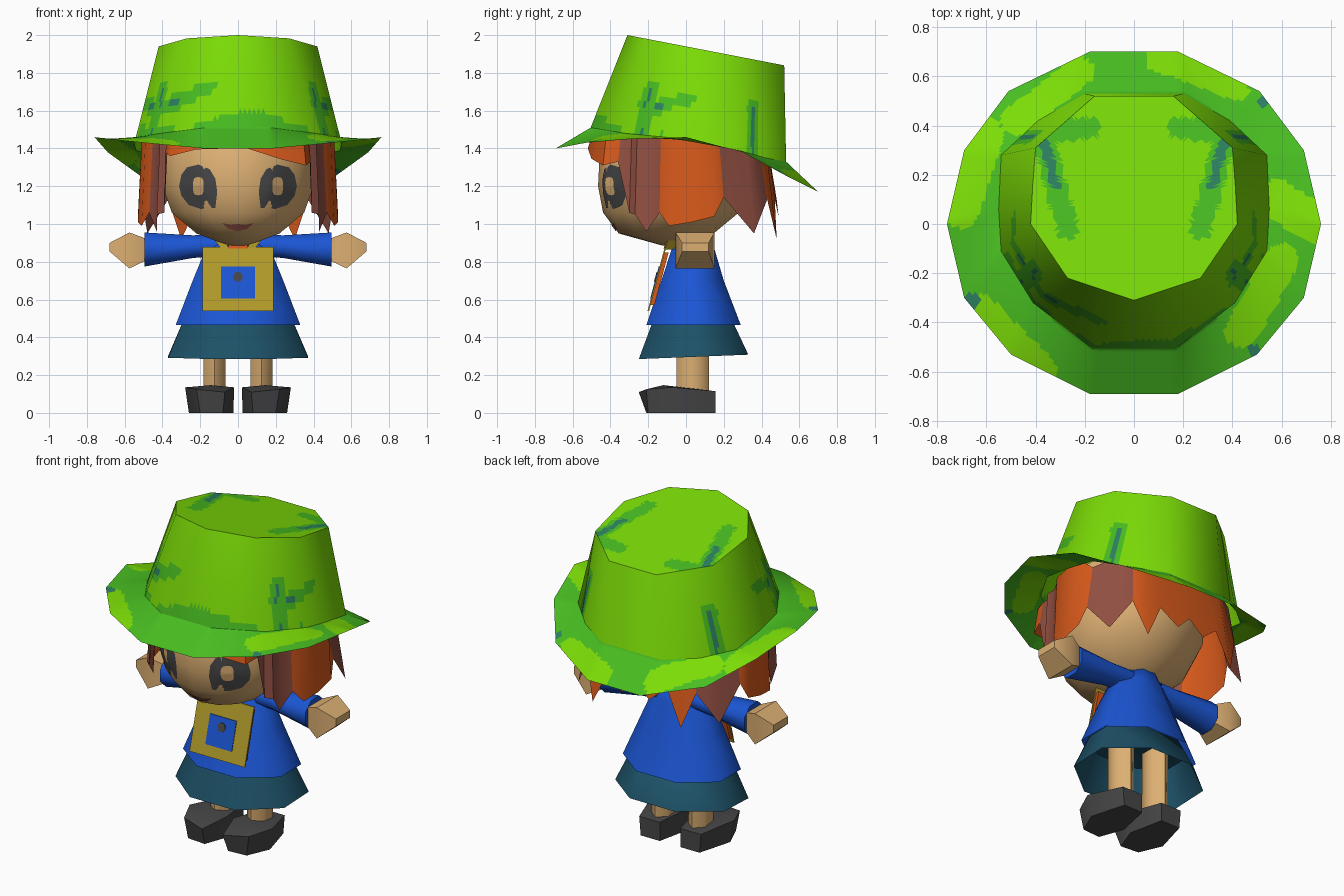
import bpy, bmesh, math
from mathutils import Vector
from mathutils.bvhtree import BVHTree

if "Cube" in bpy.data.objects:
    bpy.data.objects.remove(bpy.data.objects["Cube"])

COLORS = {
    "lime": (0.20, 0.72, 0.002), "leaf_green": (0.065, 0.51, 0.015), "teal_patch": (0.026, 0.22, 0.12),
    "skin": (0.72, 0.43, 0.17), "orange": (0.68, 0.10, 0.011), "brown": (0.29, 0.08, 0.055),
    "blue": (0.011, 0.092, 0.66), "skirt_teal": (0.012, 0.082, 0.135), "charcoal": (0.062, 0.062, 0.065),
    "mustard": (0.45, 0.33, 0.024)}
MATS = {}
for key, rgb in COLORS.items():
    MATS[key] = bpy.data.materials.new(key)
    MATS[key].diffuse_color = (*rgb, 1)


def finish(name, bm, mats, fix=True):
    if fix:
        bmesh.ops.recalc_face_normals(bm, faces=bm.faces)
    me = bpy.data.meshes.new(name)
    bm.to_mesh(me)
    bm.free()
    for m in mats:
        me.materials.append(MATS[m])
    ob = bpy.data.objects.new(name, me)
    bpy.context.collection.objects.link(ob)
    return ob


def loft_bm(rings, cap0=False, cap1=False):
    """Skin a list of equal-length closed rings."""
    bm = bmesh.new()
    vs = [[bm.verts.new(p) for p in r] for r in rings]
    n = len(vs[0])
    for k, (a, b) in enumerate(zip(vs, vs[1:])):
        for i in range(n):
            f = bm.faces.new((a[i], a[(i + 1) % n], b[(i + 1) % n], b[i]))
            f.material_index = k
    if cap0:
        bm.faces.new(vs[0][::-1])
    if cap1:
        bm.faces.new(vs[-1])
    bmesh.ops.remove_doubles(bm, verts=bm.verts, dist=1e-4)
    return bm


def loft(name, rings, mat, cap0=False, cap1=False):
    bm = loft_bm(rings, cap0, cap1)
    for f in bm.faces:
        f.material_index = 0
    return finish(name, bm, [mat])


def oval(n, u0, u1, v0, v1):
    """Polygon with flat sides that fills the box u0..u1, v0..v1."""
    k = 1 / math.cos(math.pi / n)
    return [((u0 + u1) / 2 + (u1 - u0) / 2 * k * math.cos((i + .5) * math.tau / n),
             (v0 + v1) / 2 + (v1 - v0) / 2 * k * math.sin((i + .5) * math.tau / n)) for i in range(n)]


def ring_z(z, x0, x1, y0, y1, n=8, tilt=0):
    return [(x, y, z + tilt * y) for x, y in oval(n, x0, x1, y0, y1)]


def ring_x(x, y0, y1, z0, z1, n=8):
    return [(x, y, z) for y, z in oval(n, y0, y1, z0, z1)]


def mirrored(half):
    return half + [(-x, y, z) for x, y, z in reversed(half)]


def seg_dist(p, a, b):
    a, b = Vector(a), Vector(b)
    t = max(0, min(1, (p - a).dot(b - a) / (b - a).length_squared))
    return (p - a - t * (b - a)).length


# Hat: brim edge, crown base, crown top, centre of the top
brim = [(.18, .70, 1.17), (.51, .54, 1.25), (.69, .30, 1.38), (.76, 0, 1.46),
        (.69, -.30, 1.45), (.50, -.53, 1.43), (.18, -.69, 1.40)]
base = [(.20, .53, 1.33), (.39, .42, 1.35), (.54, .28, 1.39), (.55, .06, 1.43),
        (.54, -.11, 1.46), (.41, -.32, 1.48), (.17, -.505, 1.51)]
top = [(x, y, 2.0 - (y + .31) * .193) for x, y in
       [(.16, .52), (.28, .415), (.40, .31), (.412, .15), (.42, 0), (.27, -.22), (0, -.31)]]
centre = [(0, .12, 2.0 - .43 * .193)] * 7
bm = loft_bm([mirrored(r) for r in (brim, base, top, centre)])
bmesh.ops.subdivide_edges(bm, edges=bm.edges, cuts=13, use_grid_fill=True)
# Painted leaf shapes on the crown, its top and the brim
twig = [((.48, -.24, 1.45), (.44, -.22, 1.64)), ((.46, -.22, 1.60), (.46, .02, 1.66)),
        ((.42, -.22, 1.64), (.41, -.18, 1.73)), ((.46, .36, 1.40), (.41, .36, 1.62))]
curl = [((.18, .39, 1.86), (.37, .37, 1.87)), ((.37, .36, 1.87), (.32, .16, 1.91)),
        ((.32, .16, 1.91), (.27, -.02, 1.94))]
front_twig = ((-.42, -.28, 1.61), (-.12, -.37, 1.72))
streaks = [((.74, 0, 0), (.58, .10, 0), .08), ((.60, -.15, 0), (.44, -.43, 0), .07),
           ((.10, .67, 0), (.42, .55, 0), .05), ((-.70, .05, 0), (-.60, .36, 0), .07),
           ((-.62, -.36, 0), (-.38, -.60, 0), .07), ((-.22, .62, 0), (-.48, .42, 0), .06)]
dots = [(.53, .50, 0), (-.65, -.31, 0), (.49, -.52, 0)]
crown_faces = set()
bmesh.ops.recalc_face_normals(bm, faces=bm.faces)
bm.faces.index_update()
for f in bm.faces:
    c = f.calc_center_median()
    m, flat = Vector((abs(c.x), c.y, c.z)), Vector((c.x, c.y, 0))
    if f.material_index == 0:
        lime = any(seg_dist(flat, a, b) < w for a, b, w in streaks)
        f.material_index = 2 if min((flat - Vector(d)).length for d in dots) < .03 else int(not lime)
    elif f.material_index == 1:
        crown_faces.add(f.index)
        d = min(seg_dist(m, *s) for s in twig)
        d2 = min(d, seg_dist(c, *front_twig))
        low = c.y < -.12 and c.z - (1.43 - .17 * c.y) < .05 + .04 * math.sin(9 * c.x + 1)
        f.material_index = 2 if min(d, d2 * 1.5) < .017 else int(d2 < .045 or low)
    else:
        f.material_index = 2 if seg_dist(m, *curl[1]) < .02 else int(min(seg_dist(m, *s) for s in curl) < .045)
hat = finish("hat", bm, ["lime", "leaf_green", "teal_patch"], fix=False)

# Head
head = loft("head", [
    ring_z(.885, -.05, .05, -.12, .0, 14), ring_z(.95, -.22, .22, -.35, .14, 14),
    ring_z(1.06, -.35, .35, -.43, .27, 14), ring_z(1.2, -.40, .40, -.455, .36, 14),
    ring_z(1.4, -.41, .41, -.445, .38, 14), ring_z(1.55, -.36, .36, -.34, .36, 14)], "skin", True, True)
tree = BVHTree.FromPolygons([v.co for v in head.data.vertices], [p.vertices for p in head.data.polygons])


def face_plate(name, outline, mat, gap):
    """Thin painted patch laid on the face, made of concentric rings."""
    cx = sum(p[0] for p in outline) / len(outline)
    cz = sum(p[1] for p in outline) / len(outline)
    rings = []
    for t in (1, .8, .6, .4, .2, 0):
        ring = []
        for x, z in outline:
            px, pz = cx + (x - cx) * t, cz + (z - cz) * t
            hit = tree.ray_cast(Vector((px, -2, pz)), Vector((0, 1, 0)))[0]
            ring.append((px, hit.y - gap, pz))
        rings.append(ring)
    return loft(name, rings, mat)


def blob(cx, cz, rx, rz, power, n=24):
    pts = []
    for i in range(n):
        c, s = math.cos(i * math.tau / n), math.sin(i * math.tau / n)
        pts.append((cx + rx * math.copysign(abs(c) ** power, c), cz + rz * math.copysign(abs(s) ** power, s)))
    return pts


# Eyes and mouth
for s, side in ((-1, "left"), (1, "right")):
    eye = [(s * x, z) for x, z in [(.12, 1.085), (.20, 1.08), (.26, 1.10), (.30, 1.15), (.312, 1.20), (.30, 1.26),
                                   (.27, 1.30), (.21, 1.315), (.15, 1.29), (.12, 1.24), (.11, 1.17)]]
    face_plate(side + "_eye", eye, "charcoal", .006)
    face_plate(side + "_eye_glint", blob(s * .21, 1.20, .028, .048, .6), "skin", .0095)
face_plate("mouth", [(-.085, 1.005), (-.04, .995), (0, 1.0), (.04, .995), (.085, 1.005),
                     (.05, .975), (0, .962), (-.05, .975)], "brown", .006)

# Hair: lower edge from fringe to back, with a colour index for the panel that follows
edge = [(0, -.51, 1.41, 0), (.05, -.52, 1.40, 0), (.22, -.50, 1.345, 0), (.36, -.44, 1.31, 0),
        (.385, -.36, 1.33, 1), (.39, -.30, 1.06, 1), (.43, -.27, 1.05, 1), (.43, -.21, .96, 1),
        (.47, -.14, 1.06, 0), (.51, -.09, .99, 0), (.53, .03, 1.01, 0), (.53, .15, 1.04, 0),
        (.51, .20, 1.14, 1), (.48, .36, .95, 1), (.37, .43, 1.13, 0), (.30, .48, .92, 0),
        (.20, .47, 1.13, 0), (.09, .49, 1.04, 0), (0, .48, 1.13, 0)]
bm = bmesh.new()
for s in (-1, 1):
    lo, hi = [], []
    for x, y, z, c in edge:
        raise_left = .05 if s < 0 and 1.3 < z < 1.36 else 0
        k, h = (.88, 1.43) if y > .18 else (.96, 1.465)
        lo.append(bm.verts.new((s * x, y, z + raise_left)))
        hi.append(bm.verts.new((s * x * k, y * k, h)))
    for i in range(len(edge) - 1):
        quad = (lo[i], lo[i + 1], hi[i + 1], hi[i])
        f = bm.faces.new(quad if s > 0 else quad[::-1])
        f.material_index = edge[i][3]
bmesh.ops.remove_doubles(bm, verts=bm.verts, dist=1e-4)
finish("hair", bm, ["orange", "brown"], fix=False)

# Clothes
loft("tunic", [ring_z(.955, -.09, .09, -.03, .13), ring_z(.87, -.17, .17, -.075, .15),
               ring_z(.70, -.24, .24, -.13, .20), ring_z(.465, -.33, .33, -.21, .29)], "blue", True)
loft("skirt", [ring_z(.50, -.285, .285, -.17, .24), ring_z(.295, -.37, .37, -.25, .33, tilt=.04)], "skirt_teal", True)
loft("neck", [ring_z(.90, -.07, .07, -.085, .10), ring_z(1.0, -.07, .07, -.03, .10)], "skin", True)
for s, side in ((-1, "left"), (1, "right")):
    # Collar flap
    flap = [(.045, -.115, .865), (.085, -.115, .865), (.14, -.085, .935), (.085, -.10, .95)]
    loft(side + "_collar", [[(s * x, y + d, z) for x, y, z in flap] for d in (0, .06)], "mustard", True, True)
    # Sleeve, hand, leg and shoe
    loft(side + "_sleeve", [ring_x(s * .10, -.03, .12, .83, .945), ring_x(s * .24, -.03, .125, .82, .94),
                            ring_x(s * .495, -.05, .14, .775, .955)], "blue", False, True)
    loft(side + "_hand", [ring_x(s * .48, -.02, .11, .81, .92, 4), ring_x(s * .575, -.055, .15, .765, .955, 4),
                          ring_x(s * .68, -.02, .12, .855, .90, 4)], "skin", True, True)
    loft(side + "_leg", [ring_z(z, s * .125 - .058, s * .125 + .058, -.04, .11, 6) for z in (.08, .50)], "skin")
    sole = [(.07, .155), (.20, .155), (.26, -.06), (.20, -.20), (.08, -.21), (.025, -.06)]
    rim = [(.07, .155, .115), (.21, .155, .115), (.28, -.07, .135), (.22, -.21, .125), (.07, -.25, .11), (.02, -.07, .135)]
    loft(side + "_shoe", [[(s * x, y, 0) for x, y in sole], [(s * x, y, z) for x, y, z in rim],
                          [(s * .145, -.12, .147)] * 6], "charcoal", True)


# Bag: layered plates leaning on the tunic front
def slope_plate(name, w, z0, z1, lift, thick, mat, cut=0):
    y = lambda z: -.105 - (.875 - z) * .27 - lift
    pts = [(-w + cut, z0), (w - cut, z0), (w, z0 + cut), (w, z1 - cut),
           (w - cut, z1), (-w + cut, z1), (-w, z1 - cut), (-w, z0 + cut)]
    return loft(name, [[(x, y(z) + thick, z) for x, z in pts], [(x, y(z), z) for x, z in pts]], mat, True, True)


slope_plate("bag_back", .18, .57, .85, 0, .02, "orange")
slope_plate("bag", .188, .54, .877, .008, .008, "mustard")
slope_plate("bag_pocket", .09, .605, .775, .012, .005, "blue")
slope_plate("bag_button", .025, .695, .745, .016, .005, "charcoal", .014)
slope_plate("neck_ribbon", .05, .87, .91, .012, .05, "orange")

# Smooth shading with sharp corners kept
for ob in bpy.context.scene.objects:
    for other in bpy.context.scene.objects:
        other.select_set(other == ob)
    bpy.context.view_layer.objects.active = ob
    soft = ob.name in ("tunic", "skirt") or ob.name.endswith(("leg", "sleeve"))
    bpy.ops.object.shade_smooth_by_angle(angle=math.radians(65 if soft else 46))

# Round shading around the crown of the hat
normals = [Vector((0, 0, 0))] * len(hat.data.loops)
for p in hat.data.polygons:
    for li in p.loop_indices:
        if p.index in crown_faces:
            co = hat.data.vertices[hat.data.loops[li].vertex_index].co
            normals[li] = Vector((co.x, co.y - .1, .13)).normalized()
hat.data.normals_split_custom_set(normals)

for m in bpy.data.materials:
    if m.users and not m.is_grease_pencil:
        m.use_nodes = True
        m.node_tree.nodes["Principled BSDF"].inputs["Base Color"].default_value = m.diffuse_color
